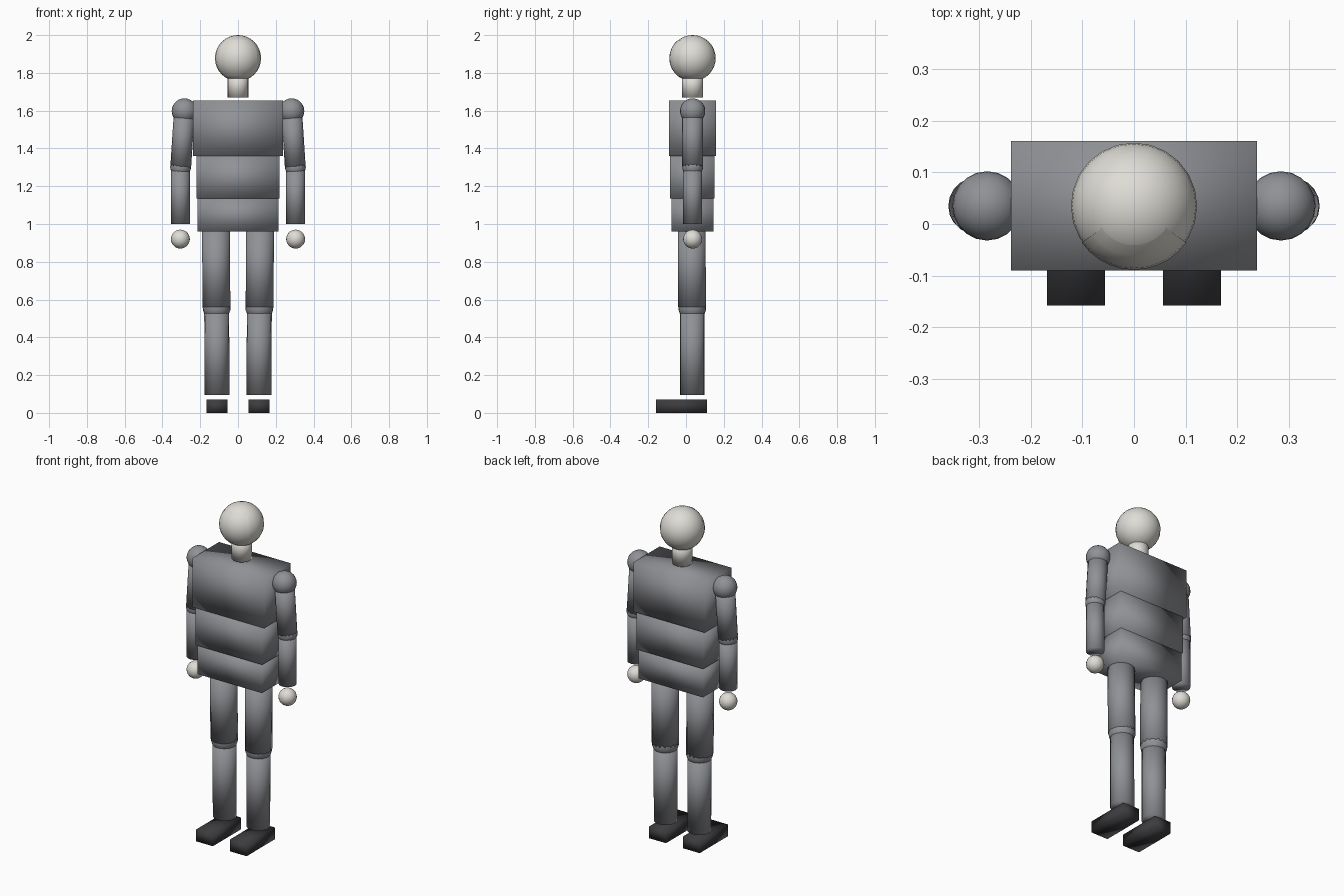
import bpy, bmesh
from math import radians
from mathutils import Vector, Matrix

cube = bpy.data.objects.get("Cube")
if cube:
    bpy.data.objects.remove(cube, do_unlink=True)


def material(name, rgb):
    m = bpy.data.materials.new(name)
    m.use_nodes = True
    color = (*rgb, 1)
    m.diffuse_color = color
    m.node_tree.nodes["Principled BSDF"].inputs["Base Color"].default_value = color
    return m


SKIN = material("pale skin", (0.74, 0.72, 0.67))
SUIT = material("grey suit", (0.28, 0.285, 0.305))
SHOE = material("dark shoe", (0.045, 0.045, 0.05))
Y = 0.035  # depth of the body's centre line


def finish(name, bm, mat):
    """Turn a bmesh into a fully smooth-shaded object."""
    bmesh.ops.recalc_face_normals(bm, faces=bm.faces)
    for f in bm.faces:
        f.smooth = True
    mesh = bpy.data.meshes.new(name)
    bm.to_mesh(mesh)
    bm.free()
    mesh.materials.append(mat)
    obj = bpy.data.objects.new(name, mesh)
    bpy.context.collection.objects.link(obj)
    return obj


def box(name, lo, hi, mat):
    lo, hi = Vector(lo), Vector(hi)
    bm = bmesh.new()
    bmesh.ops.create_cube(bm, size=1, matrix=Matrix.Translation((lo + hi) / 2)
                          @ Matrix.Diagonal((*(hi - lo), 1)))
    return finish(name, bm, mat)


def ball(name, center, r, mat, u=20, v=14):
    bm = bmesh.new()
    bmesh.ops.create_uvsphere(bm, u_segments=u, v_segments=v, radius=r,
                              matrix=Matrix.Translation(center))
    return finish(name, bm, mat)


def limb(name, a, b, r, mat):
    """Capped cylinder running from point a to point b."""
    a, b = Vector(a), Vector(b)
    turn = (b - a).to_track_quat("Z", "Y").to_matrix().to_4x4()
    bm = bmesh.new()
    bmesh.ops.create_cone(bm, cap_ends=True, segments=16, radius1=r, radius2=r,
                          depth=(b - a).length,
                          matrix=Matrix.Translation((a + b) / 2) @ turn)
    return finish(name, bm, mat)


# Torso blocks
box("chest", (-0.238, -0.09, 1.36), (0.238, 0.16, 1.655), SUIT)
box("abdomen", (-0.221, -0.086, 1.135), (0.221, 0.152, 1.36), SUIT)
box("pelvis", (-0.214, -0.078, 0.96), (0.214, 0.145, 1.135), SUIT)

# Neck and head
limb("neck", (0, Y, 1.67), (0, Y, 1.80), 0.056, SKIN)
ball("head", (0, Y, 1.878), 0.122, SKIN, 24, 16)

# Face shell: a curved patch just proud of the front of the head
bm = bmesh.new()
rows, cols = 8, 10
grid = []
for i in range(rows + 1):
    tilt = radians(52 - 104 * i / rows)
    row = []
    for j in range(cols + 1):
        turn = radians(-55 + 110 * j / cols)
        p = Vector((0, -0.1235, 0))
        p.rotate(Matrix.Rotation(-tilt, 3, "X"))
        p.rotate(Matrix.Rotation(turn, 3, "Z"))
        row.append(bm.verts.new(p + Vector((0, Y, 1.878))))
    grid.append(row)
for r0, r1 in zip(grid, grid[1:]):
    for j in range(cols):
        bm.faces.new((r0[j], r1[j], r1[j + 1], r0[j + 1]))
finish("face", bm, SKIN)

# Arms, legs and feet on both sides
for side, s in (("left", 1), ("right", -1)):
    ball(side + "_shoulder", (s * 0.284, Y, 1.598), 0.067, SUIT)
    limb(side + "_upper_arm", (s * 0.284, Y, 1.598), (s * 0.303, Y, 1.305), 0.055, SUIT)
    ball(side + "_elbow", (s * 0.304, Y, 1.302), 0.055, SUIT)
    limb(side + "_forearm", (s * 0.305, Y, 1.302), (s * 0.305, Y, 1.0), 0.05, SUIT)
    ball(side + "_hand", (s * 0.305, Y, 0.92), 0.05, SKIN)

    limb(side + "_thigh", (s * 0.117, Y - 0.005, 0.98), (s * 0.114, Y - 0.003, 0.56), 0.075, SUIT)
    ball(side + "_knee", (s * 0.113, Y - 0.002, 0.56), 0.074, SUIT)
    limb(side + "_shin", (s * 0.113, Y - 0.002, 0.56), (s * 0.111, Y - 0.002, 0.095), 0.066, SUIT)
    foot_x = sorted((s * 0.056, s * 0.168))
    box(side + "_foot", (foot_x[0], -0.158, 0), (foot_x[1], 0.11, 0.07), SHOE)
